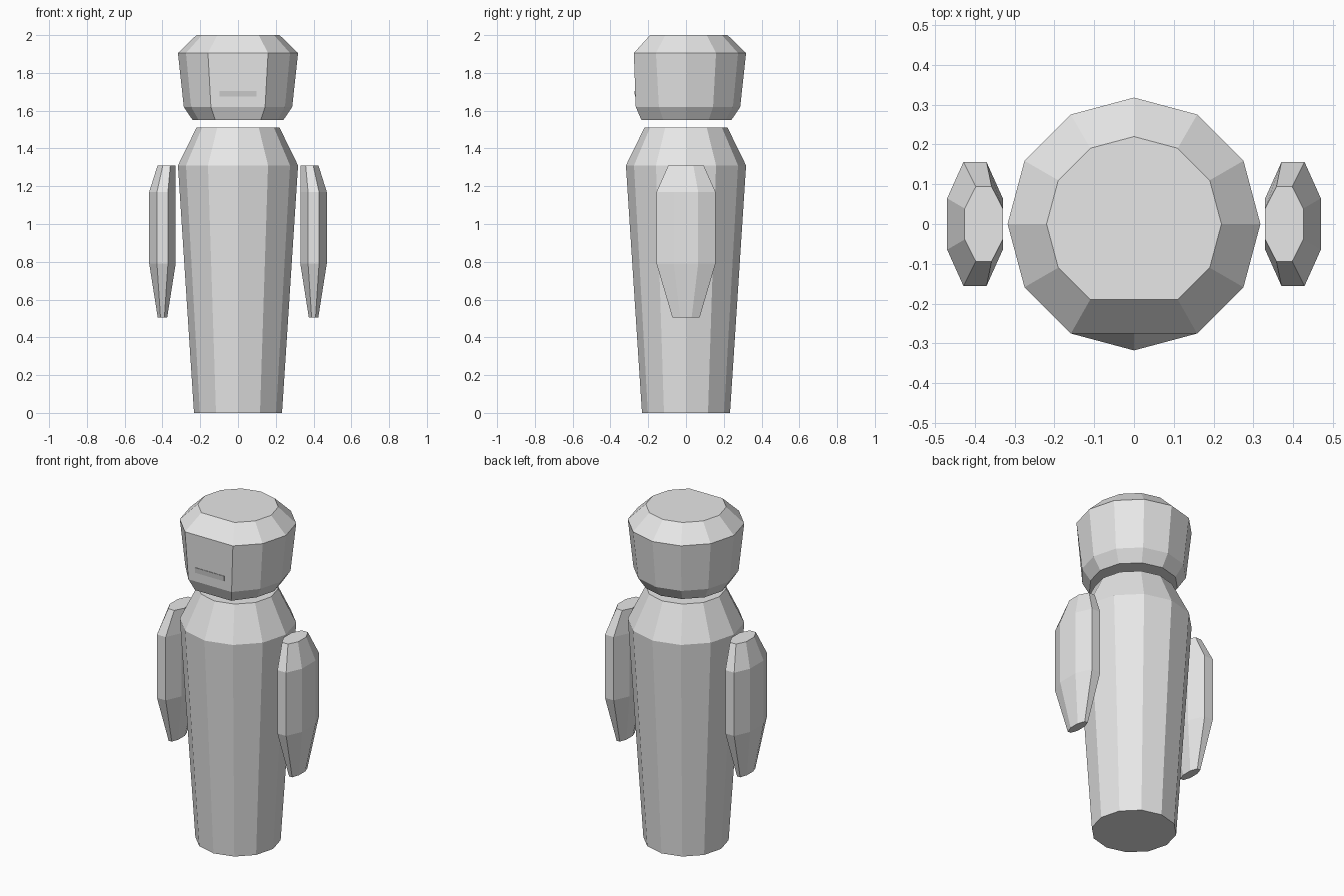
import bpy, bmesh, math

if "Cube" in bpy.data.objects:
    bpy.data.objects.remove(bpy.data.objects["Cube"])


def material(name, value):
    m = bpy.data.materials.new(name)
    m.diffuse_color = (value, value, value, 1)
    m.use_nodes = True
    m.node_tree.nodes["Principled BSDF"].inputs["Base Color"].default_value = m.diffuse_color
    return m


grey = material("light_grey", 0.8)
dark = material("mouth_grey", 0.6)


def loft(name, rings, mat):
    """Join equal-length rings of points (bottom to top) and cap both ends."""
    bm = bmesh.new()
    loops = [[bm.verts.new(p) for p in ring] for ring in rings]
    n = len(loops[0])
    for lo, hi in zip(loops, loops[1:]):
        for i in range(n):
            j = (i + 1) % n
            bm.faces.new((lo[i], lo[j], hi[j], hi[i]))
    bm.faces.new(loops[0][::-1])
    bm.faces.new(loops[-1])
    bmesh.ops.recalc_face_normals(bm, faces=bm.faces)
    mesh = bpy.data.meshes.new(name)
    bm.to_mesh(mesh)
    bm.free()
    mesh.materials.append(mat)
    obj = bpy.data.objects.new(name, mesh)
    bpy.context.collection.objects.link(obj)
    return obj


def ring(n, z, rx, ry, cx=0, phase=0.0):
    return [(cx + rx * math.cos(2 * math.pi * (i + phase) / n),
             ry * math.sin(2 * math.pi * (i + phase) / n), z) for i in range(n)]


# Tapered twelve-sided body with sloped shoulders
loft("body", [ring(12, z, r, r) for z, r in
              ((0, 0.233), (1.31, 0.318), (1.51, 0.22))], grey)


# Head: twelve-sided with the front corner dropped for a flat face
def head_ring(z, r, face_y):
    pts = ring(12, z, r, r)
    for i in (8, 10):
        pts[i] = (pts[i][0], face_y, z)
    del pts[9]
    return pts


loft("head", [head_ring(z, r, y) for z, r, y in
              ((1.55, 0.24, -0.236), (1.62, 0.287, -0.266),
               (1.905, 0.318, -0.276), (2.0, 0.22, -0.19))], grey)

# Mouth plate lying on the face
loft("mouth", [[(-0.097, y - 0.003, z), (0.097, y - 0.003, z),
                (0.097, y + 0.004, z), (-0.097, y + 0.004, z)]
               for z, y in ((1.674, -0.2679), (1.705, -0.269))], dark)

# Flattened eight-sided arms: height, centre, half width, half depth
k = 1 / math.cos(math.pi / 8)
for side, label in ((-1, "left"), (1, "right")):
    loft(label + "_arm",
         [ring(8, z, side * w * k, d * k, side * c, 0.5) for z, c, w, d in
          ((0.505, 0.4, 0.025, 0.072), (0.79, 0.4, 0.07, 0.156),
           (1.17, 0.4, 0.07, 0.156), (1.31, 0.378, 0.048, 0.094))], grey)
